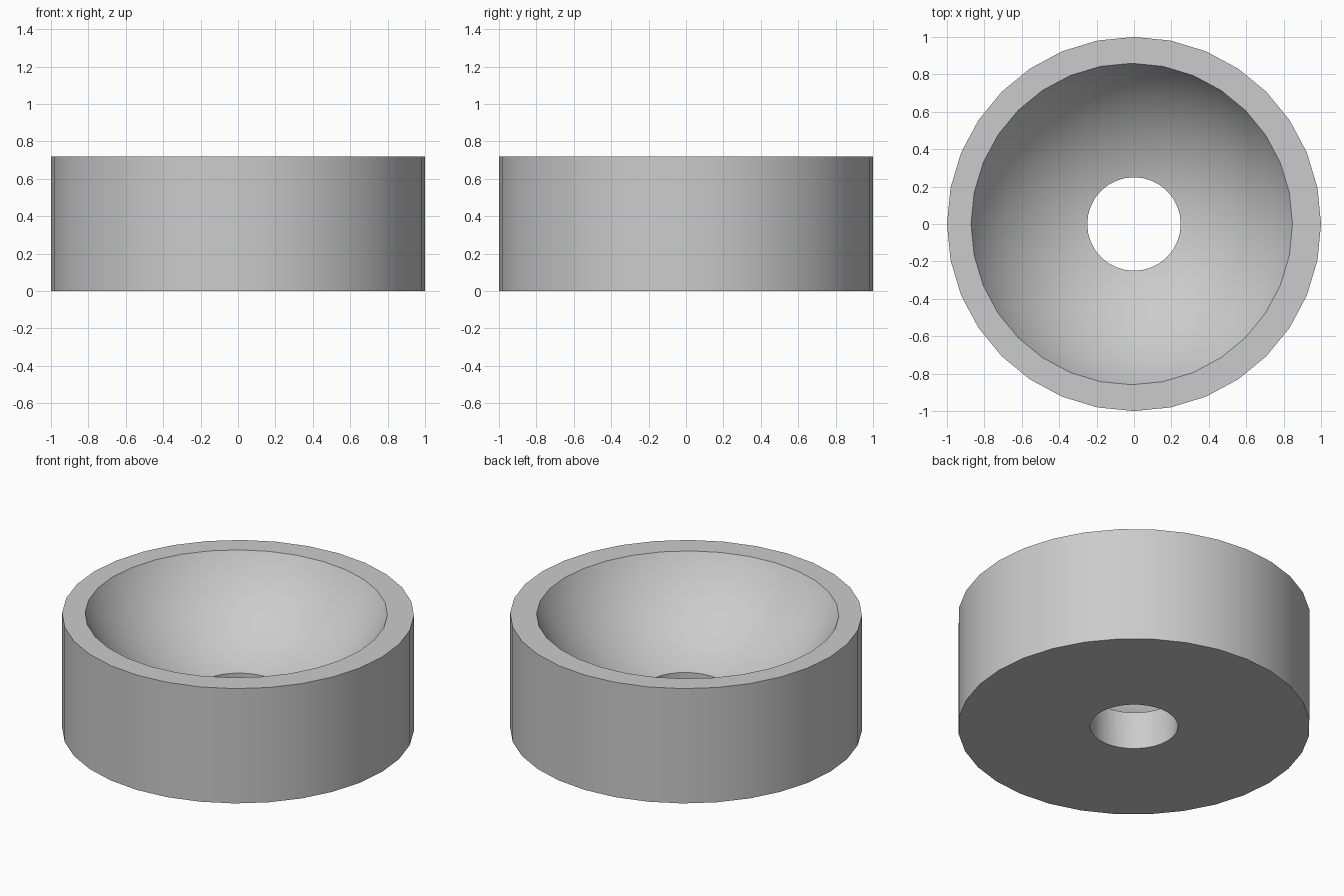
import bpy
import math

cube = bpy.data.objects.get("Cube")
if cube:
    bpy.data.objects.remove(cube, do_unlink=True)

HEIGHT = 0.72
SIDES = 32
HOLE_RADIUS = 0.25
BOWL_RADIUS = 0.973
BOWL_CENTRE = (-0.012, 0, 1.176)

grey = bpy.data.materials.new("plain grey")
grey.use_nodes = True
colour = (0.6, 0.6, 0.6, 1)
grey.diffuse_color = colour
grey.node_tree.nodes["Principled BSDF"].inputs["Base Color"].default_value = colour


def finish(name):
    """Name the newest primitive and give it the grey material."""
    obj = bpy.context.object
    obj.name = name
    obj.data.materials.append(grey)
    return obj


def cut(target, cutter):
    """Subtract a hidden cutter from the target."""
    cutter.hide_render = True
    mod = target.modifiers.new(cutter.name, 'BOOLEAN')
    mod.operation = 'DIFFERENCE'
    mod.solver = 'EXACT'
    mod.object = cutter
    bpy.context.view_layer.objects.active = target
    bpy.ops.object.modifier_apply(modifier=mod.name)
    bpy.data.objects.remove(cutter, do_unlink=True)


# Outer drum
bpy.ops.mesh.primitive_cylinder_add(vertices=SIDES, radius=1, depth=HEIGHT,
                                    location=(0, 0, HEIGHT / 2))
dish = finish("round_dish")

# Spherical hollow, set slightly off centre
bpy.ops.mesh.primitive_uv_sphere_add(segments=SIDES, ring_count=SIDES,
                                     radius=BOWL_RADIUS, location=BOWL_CENTRE)
cut(dish, finish("bowl_cutter"))

# Hole through the floor
bpy.ops.mesh.primitive_cylinder_add(vertices=SIDES, radius=HOLE_RADIUS, depth=2,
                                    location=(0, 0, 0.2))
cut(dish, finish("hole_cutter"))

# Smooth walls with crisp rims
bpy.ops.object.select_all(action='DESELECT')
dish.select_set(True)
bpy.context.view_layer.objects.active = dish
bpy.ops.object.shade_smooth_by_angle(angle=math.radians(25))
